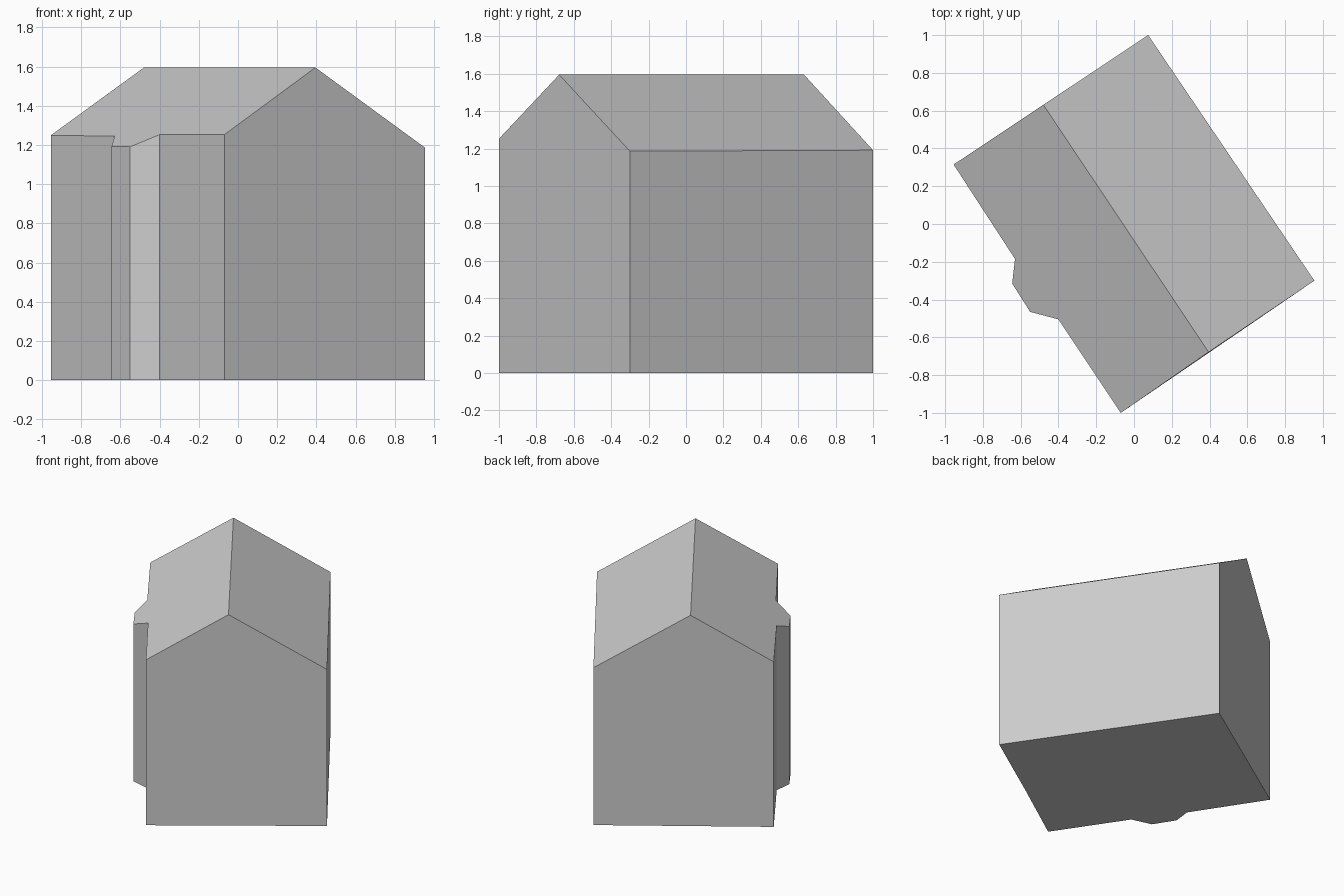
import bpy
from mathutils import Vector

cube = bpy.data.objects.get("Cube")
if cube:
    bpy.data.objects.remove(cube, do_unlink=True)

grey = bpy.data.materials.new("light_grey")
grey.use_nodes = True
colour = (0.604, 0.604, 0.604, 1)
grey.diffuse_color = colour
grey.node_tree.nodes["Principled BSDF"].inputs["Base Color"].default_value = colour

# Footprint, counter-clockwise, with the ridge ends on the two gable walls
ridge_back = Vector((-0.48, 0.631))
ridge_front = Vector((0.395, -0.678))
bay_side = [Vector(p) for p in (
    (-0.955, 0.315), (-0.63, -0.185), (-0.645, -0.315),
    (-0.55, -0.465), (-0.40, -0.505), (-0.07, -1.0))]
plain_side = [Vector(p) for p in ((0.955, -0.30), (0.075, 1.0))]
outline = bay_side + [ridge_front] + plain_side + [ridge_back]

RIDGE_HEIGHT, SLOPE = 1.595, 0.606
along = (ridge_front - ridge_back).normalized()


def on_roof(p):
    """Lift a plan point onto the pitched roof."""
    distance = abs(along.cross(p - ridge_back))
    return (p.x, p.y, RIDGE_HEIGHT - SLOPE * distance)


def add_part(name, verts, faces):
    mesh = bpy.data.meshes.new(name)
    mesh.from_pydata(verts, [], faces)
    mesh.materials.append(grey)
    mesh.update()
    obj = bpy.data.objects.new(name, mesh)
    bpy.context.collection.objects.link(obj)
    return obj


# Walls and floor: gable halves are merged into single five-sided faces
n = len(outline)
base = [(p.x, p.y, 0) for p in outline]
top = [on_roof(p) for p in outline]
faces = [tuple(reversed(range(n)))]
gables = (len(bay_side), n - 1)
for i in range(n):
    j = (i + 1) % n
    if i in gables:
        continue
    if j in gables:
        k = (j + 1) % n
        faces.append((i, j, k, k + n, j + n, i + n))
    else:
        faces.append((i, j, j + n, i + n))
add_part("walls", base + top, faces)

# Roof: one slope reaches out over the bay, the other is a plain rectangle
m = len(bay_side)
bay_slope = tuple(range(m + 1)) + (n - 1,)
plain_slope = tuple(range(m, n))
add_part("roof", top, [bay_slope, plain_slope])
